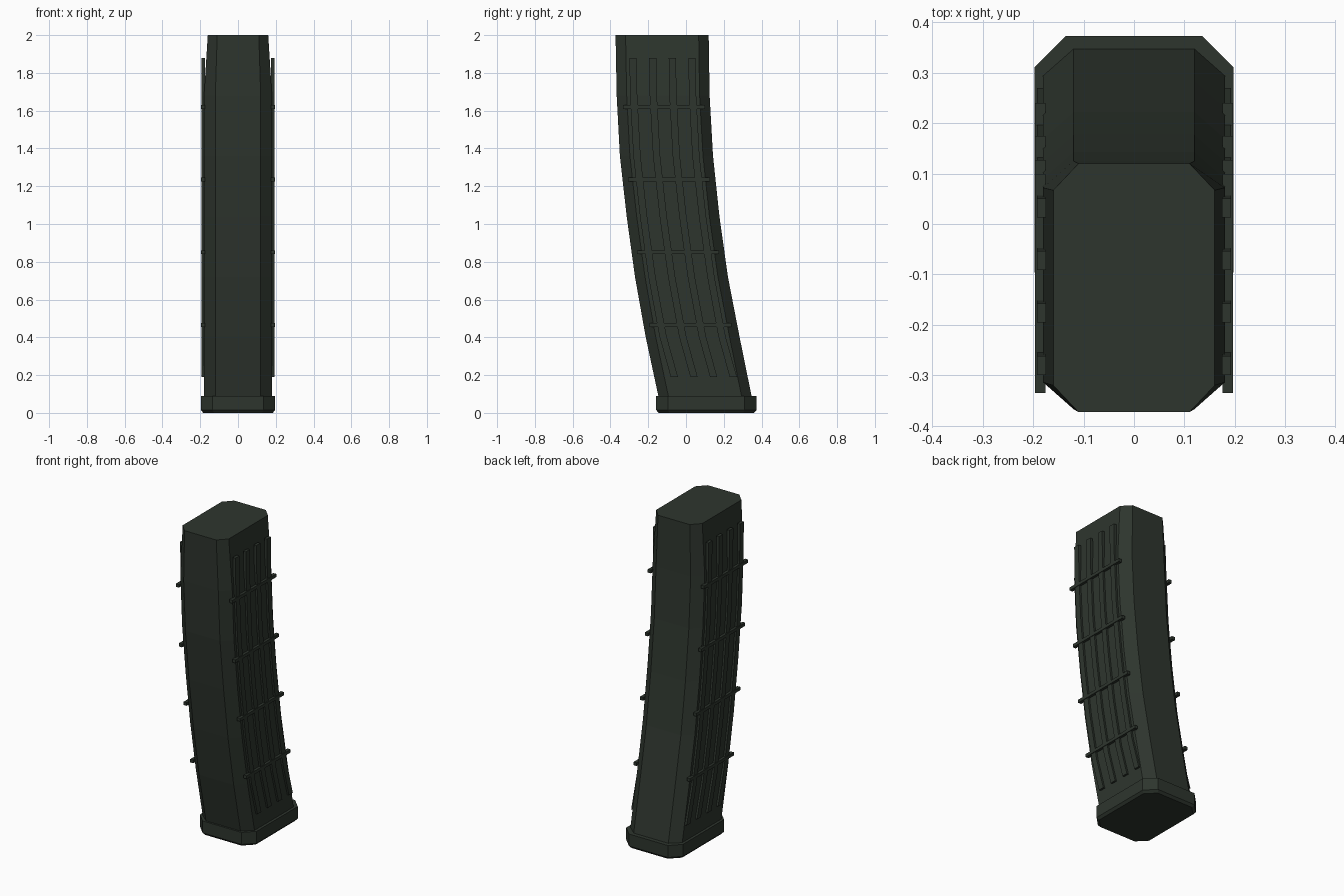
import bpy, bmesh

if "Cube" in bpy.data.objects:
    bpy.data.objects.remove(bpy.data.objects["Cube"])

mat = bpy.data.materials.new("dark olive polymer")
mat.diffuse_color = (0.027, 0.036, 0.027, 1)
mat.use_nodes = True
mat.node_tree.nodes["Principled BSDF"].inputs["Base Color"].default_value = mat.diffuse_color

# Side profile stations: z, front y, back y
PROFILE = [(0.06, -0.14, 0.353), (0.405, -0.214, 0.283), (0.72, -0.27, 0.222),
           (1.04, -0.314, 0.177), (1.36, -0.35, 0.143), (1.68, -0.367, 0.125),
           (2.0, -0.373, 0.12)]


def centre(z):
    """Middle y of the curved body at height z."""
    for (z0, f0, b0), (z1, f1, b1) in zip(PROFILE, PROFILE[1:]):
        if z <= z1:
            t = (z - z0) / (z1 - z0)
            return ((f0 + b0) * (1 - t) + (f1 + b1) * t) / 2


def octagon(w, front, back, cx, cy, z):
    """Rectangle with chamfered corners at height z."""
    return [(-w + cx, front, z), (w - cx, front, z), (w, front + cy, z), (w, back - cy, z),
            (w - cx, back, z), (-w + cx, back, z), (-w, back - cy, z), (-w, front + cy, z)]


def loft(name, groups):
    """Each group is a list of rings, skinned and capped."""
    bm = bmesh.new()
    for rings in groups:
        vs = [[bm.verts.new(p) for p in r] for r in rings]
        n = len(vs[0])
        for a, b in zip(vs, vs[1:]):
            for i in range(n):
                j = (i + 1) % n
                bm.faces.new((a[i], a[j], b[j], b[i]))
        bm.faces.new(vs[0][::-1])
        bm.faces.new(vs[-1])
    bmesh.ops.recalc_face_normals(bm, faces=bm.faces)
    me = bpy.data.meshes.new(name)
    bm.to_mesh(me)
    bm.free()
    me.materials.append(mat)
    ob = bpy.data.objects.new(name, me)
    bpy.context.collection.objects.link(ob)


def rect(x0, x1, y0, y1, z):
    return [(x0, y0, z), (x1, y0, z), (x1, y1, z), (x0, y1, z)]


# Curved body, narrowing at the top
loft("body", [[octagon(0.16 if z == 2 else 0.18, f, b, 0.05 if z == 2 else 0.06, 0.053, z)
               for z, f, b in PROFILE]])

# Base plate with a small bevel underneath
loft("base_plate", [[octagon(0.184, -0.145, 0.36, 0.058, 0.058, 0),
                     octagon(0.197, -0.158, 0.373, 0.062, 0.062, 0.015),
                     octagon(0.197, -0.158, 0.373, 0.062, 0.062, 0.09)]])

# Long ribs and cross bars on both sides
RIB_Z = [0.19, 0.405, 0.72, 1.04, 1.36, 1.68, 1.88]
for side, s in (("right", 1), ("left", -1)):
    ribs = []
    for k in range(4):
        off = (k - 1.5) * 0.104
        rings = []
        for z in RIB_Z:
            y = centre(z) + off + (0.015 if z < 0.3 else 0)
            rings.append(rect(s * 0.174, s * 0.192, y - 0.019, y + 0.019, z))
        ribs.append(rings)
    loft(side + "_long_ribs", ribs)

    bars = []
    for z in (0.465, 0.85, 1.235, 1.62):
        y = centre(z)
        bars.append([rect(s * 0.175, s * 0.196, y - 0.217, y + 0.217, z + d)
                     for d in (-0.01, 0.01)])
    loft(side + "_cross_bars", bars)
